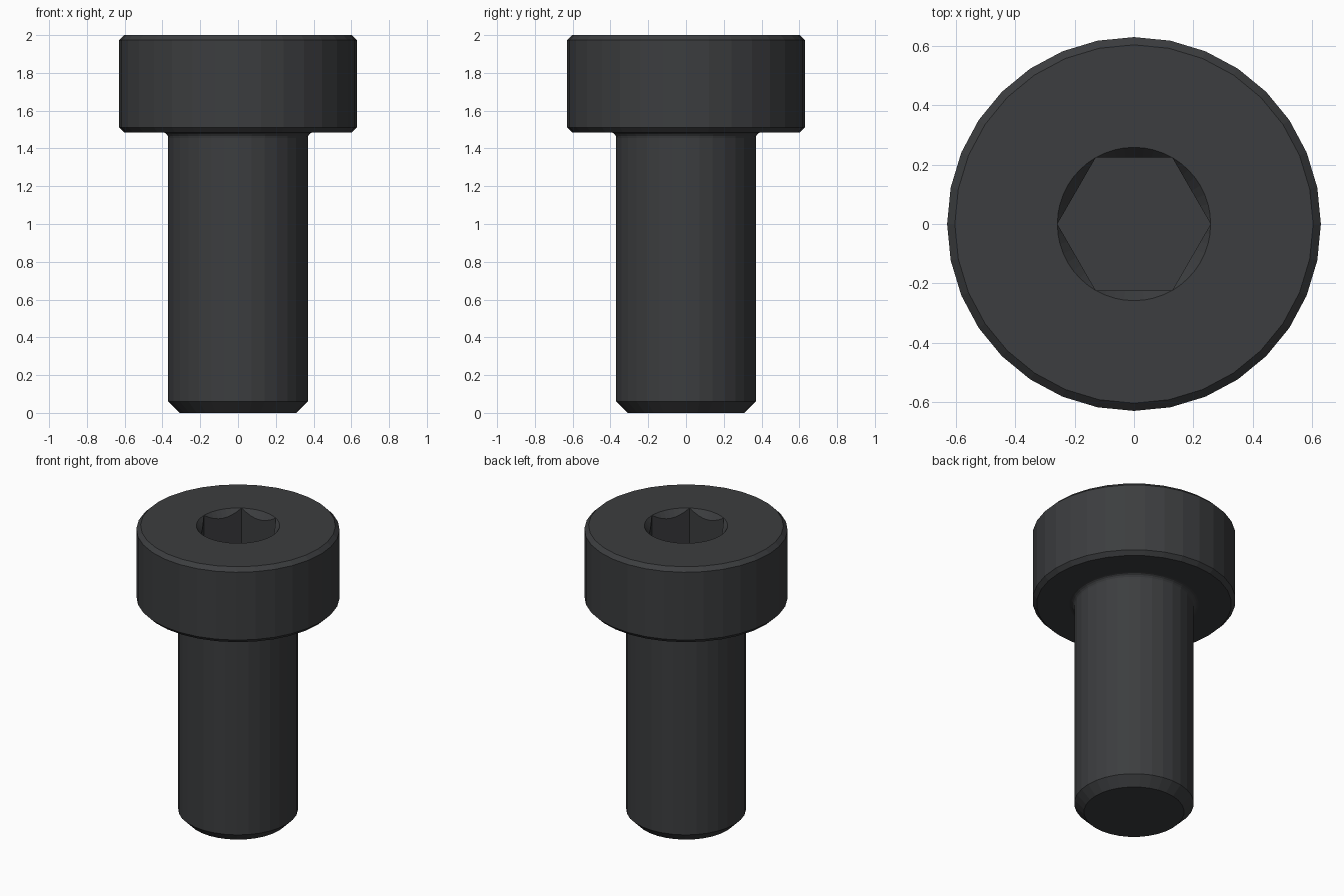
import bpy, bmesh
from math import cos, sin, pi, radians

if "Cube" in bpy.data.objects:
    bpy.data.objects.remove(bpy.data.objects["Cube"])

SIDES = 32          # facets around head and shank
SOCKET_SIDES = 48   # eight per hex flat
HEX_R = 0.258       # hex corner radius, also the rim of its countersink
HEAD_Z = 1.485      # underside of head
FLOOR_Z = 1.60      # socket floor

bm = bmesh.new()


def add_ring(count, point):
    """Ring of vertices; point(angle) gives (radius, z)."""
    verts = []
    for i in range(count):
        a = 2 * pi * i / count
        r, z = point(a)
        verts.append(bm.verts.new((r * cos(a), r * sin(a), z)))
    return verts


def skin(rings):
    for lo, hi in zip(rings, rings[1:]):
        n = len(lo)
        for i in range(n):
            j = (i + 1) % n
            bm.faces.new((lo[i], lo[j], hi[j], hi[i]))


# Outer profile: tip chamfer, shank, fillet under the head, chamfered head
profile = [(0.31, 0.0), (0.37, 0.06)]
for k in range(5):
    t = radians(90 * k / 4)
    profile.append((0.40 - 0.03 * cos(t), HEAD_Z - 0.03 + 0.03 * sin(t)))
profile += [(0.603, HEAD_Z), (0.629, HEAD_Z + 0.026), (0.629, 1.974), (0.603, 2.0)]
outer = [add_ring(SIDES, lambda a, p=p: p) for p in profile]
skin(outer)
bm.faces.new(outer[0][::-1])


# Hex socket: a conical countersink meets the flats in scallops
def hex_radius(a):
    return HEX_R * cos(pi / 6) / cos(a % (pi / 3) - pi / 6)


rim = add_ring(SOCKET_SIDES, lambda a: (HEX_R, 2.0))
scallop = add_ring(SOCKET_SIDES, lambda a: (hex_radius(a), 2.0 - 1.3 * (HEX_R - hex_radius(a))))
floor = add_ring(SOCKET_SIDES, lambda a: (hex_radius(a), FLOOR_Z))
skin([rim, scallop, floor])
bm.faces.new(floor)

# Flat head top between outer edge and socket rim
border = [bm.edges.get((ring[i], ring[i - 1])) for ring in (outer[-1], rim) for i in range(len(ring))]
bmesh.ops.triangle_fill(bm, edges=border, use_beauty=True, normal=(0, 0, 1))

bmesh.ops.remove_doubles(bm, verts=bm.verts[:], dist=1e-5)
bmesh.ops.recalc_face_normals(bm, faces=bm.faces[:])

mesh = bpy.data.meshes.new("socket_head_screw")
bm.to_mesh(mesh)
bm.free()
screw = bpy.data.objects.new("socket_head_screw", mesh)
bpy.context.collection.objects.link(screw)

# Blackened steel
steel = bpy.data.materials.new("black_steel")
steel.diffuse_color = (0.045, 0.047, 0.05, 1)
steel.use_nodes = True
steel.node_tree.nodes["Principled BSDF"].inputs["Base Color"].default_value = steel.diffuse_color
mesh.materials.append(steel)
